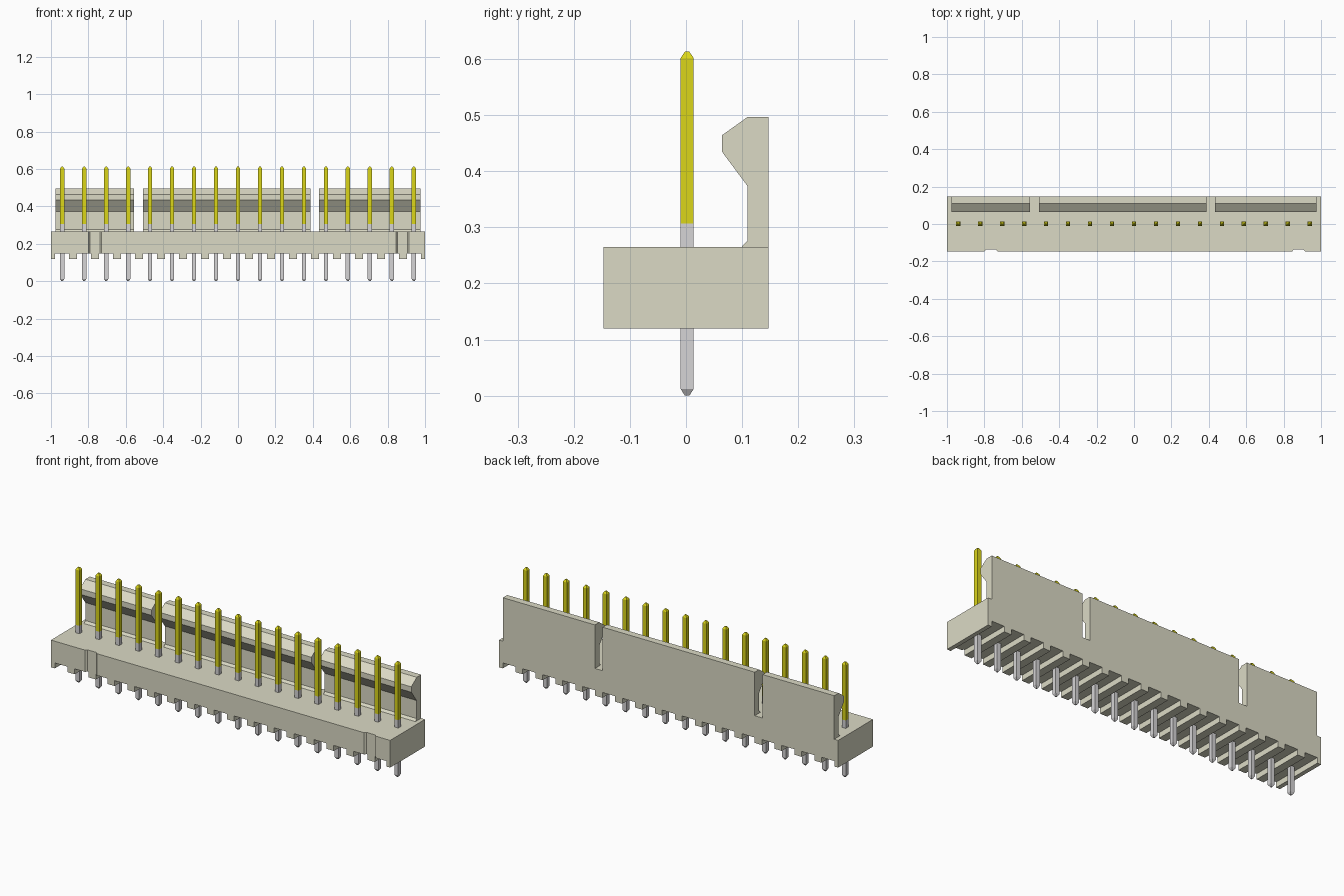
import bpy, bmesh
from mathutils import Vector

cube = bpy.data.objects.get("Cube")
if cube:
    bpy.data.objects.remove(cube, do_unlink=True)


def material(name, rgb):
    m = bpy.data.materials.new(name)
    m.use_nodes = True
    m.diffuse_color = (*rgb, 1)
    m.node_tree.nodes["Principled BSDF"].inputs["Base Color"].default_value = (*rgb, 1)
    return m


ivory = material("ivory plastic", (0.71, 0.70, 0.56))
yellow = material("yellow plating", (0.71, 0.67, 0.01))
grey = material("grey metal", (0.67, 0.66, 0.67))


def add_object(name, bm, *mats):
    bmesh.ops.recalc_face_normals(bm, faces=bm.faces)
    mesh = bpy.data.meshes.new(name)
    bm.to_mesh(mesh)
    bm.free()
    for m in mats:
        mesh.materials.append(m)
    obj = bpy.data.objects.new(name, mesh)
    bpy.context.collection.objects.link(obj)
    return obj


def prism(name, points, axis, start, end, mat):
    """Extrude a 2D outline along the given axis (0 = x, 1 = y, 2 = z)."""
    bm = bmesh.new()
    verts = []
    for p in points:
        co = list(p)
        co.insert(axis, start)
        verts.append(bm.verts.new(co))
    face = bm.faces.new(verts)
    ext = bmesh.ops.extrude_face_region(bm, geom=[face])
    shift = Vector((0, 0, 0))
    shift[axis] = end - start
    bmesh.ops.translate(bm, vec=shift,
                        verts=[v for v in ext["geom"] if isinstance(v, bmesh.types.BMVert)])
    return add_object(name, bm, mat)


PINS = 17
PITCH = 0.1175
DEPTH = 0.147
TOP = 0.265
pin_x = [(i - (PINS - 1) / 2) * PITCH for i in range(PINS)]

# Base block with a slot under every pin
outline = [(1, TOP), (-1, TOP), (-1, 0.12)]
for x in pin_x:
    a, b = x - 0.0375, x + 0.0375
    outline += [(a, 0.12), (a, 0.149), (b, 0.149), (b, 0.12)]
outline.append((1, 0.12))
base = prism("base", outline, 1, -DEPTH, DEPTH, ivory)

# Two shallow grooves in the front face
for x in (-0.765, 0.88):
    groove = [(x - 0.036, -DEPTH - 0.001), (x + 0.036, -DEPTH - 0.001),
              (x + 0.026, -DEPTH + 0.01), (x - 0.026, -DEPTH + 0.01)]
    cutter = prism("groove_cutter", groove, 2, 0, 0.4, ivory)
    mod = base.modifiers.new("groove", "BOOLEAN")
    mod.operation = "DIFFERENCE"
    mod.solver = "EXACT"
    mod.object = cutter
    cutter.hide_render = True
    bpy.context.view_layer.objects.active = base
    bpy.ops.object.modifier_apply(modifier=mod.name)
    bpy.data.objects.remove(cutter, do_unlink=True)

# Hooked locking wall in three lengths
hook = [(DEPTH, TOP), (DEPTH, 0.497), (0.11, 0.497), (0.064, 0.464),
        (0.064, 0.435), (0.11, 0.373), (0.11, 0.277), (0.099, TOP)]
for side, x0, x1 in (("right", -0.977, -0.555), ("middle", -0.508, 0.388),
                     ("left", 0.434, 0.977)):
    prism("latch_wall_" + side, hook, 0, x0, x1, ivory)

# Square pin with tapered ends: grey below, yellow above
bm = bmesh.new()
rings = []
for z, h in ((0, 0.004), (0.012, 0.0115), (0.307, 0.0115), (0.602, 0.0115), (0.613, 0.004)):
    rings.append([bm.verts.new((sx * h, sy * h, z))
                  for sx, sy in ((-1, -1), (1, -1), (1, 1), (-1, 1))])
bm.faces.new(rings[0])
bm.faces.new(rings[-1])
for low, high in zip(rings, rings[1:]):
    for i in range(4):
        j = (i + 1) % 4
        bm.faces.new((low[i], low[j], high[j], high[i]))
for f in bm.faces:
    f.material_index = 1 if f.calc_center_median().z > 0.307 else 0
first = add_object("pin_1", bm, grey, yellow)
for i, x in enumerate(pin_x):
    pin = first
    if i:
        pin = bpy.data.objects.new(f"pin_{i + 1}", first.data)
        bpy.context.collection.objects.link(pin)
    pin.location = (x, 0.002, 0)
